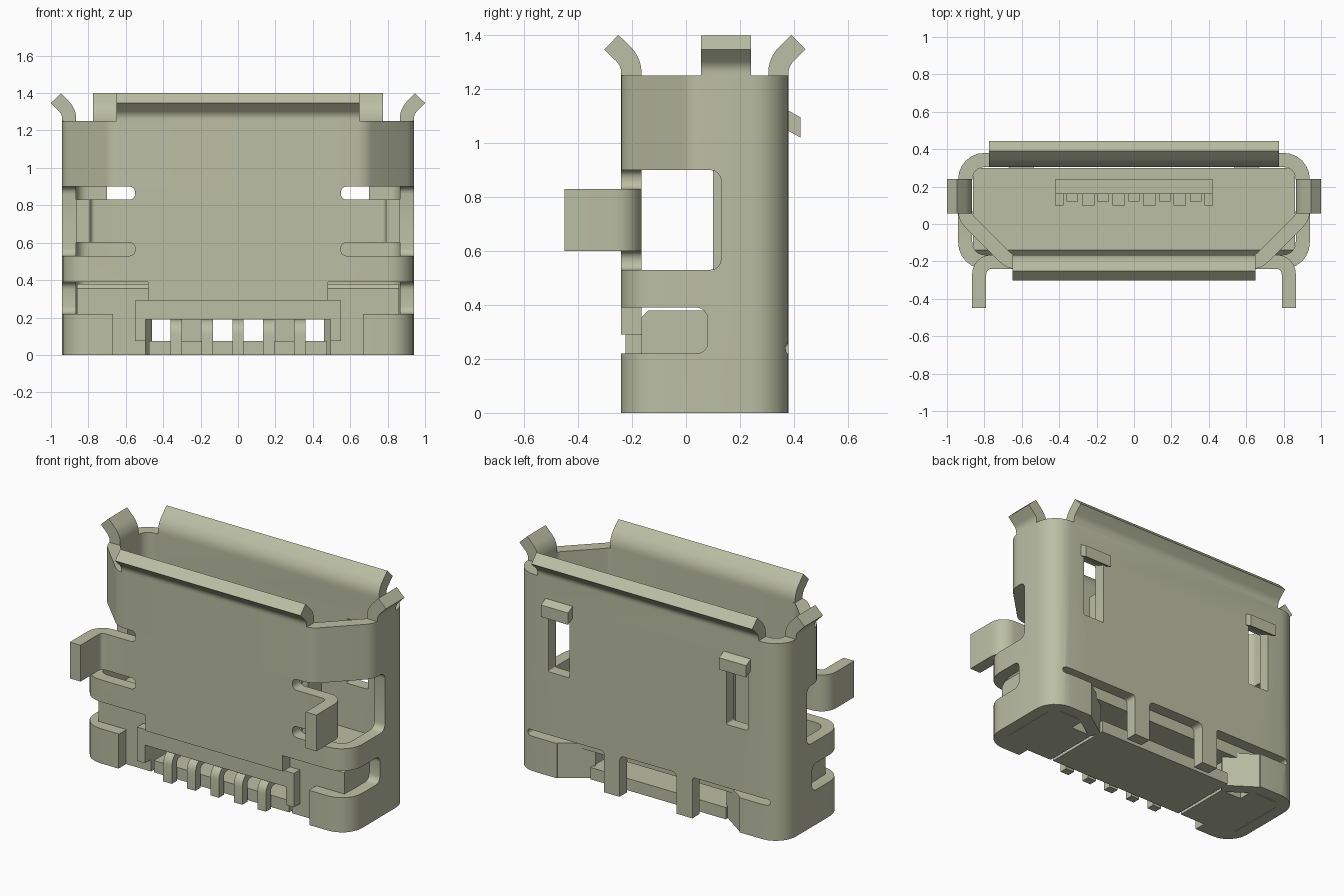
import bpy, bmesh, math
from mathutils import Vector

if "Cube" in bpy.data.objects:
    bpy.data.objects.remove(bpy.data.objects["Cube"])

metal = bpy.data.materials.new("pale_olive_grey")
metal.use_nodes = True
COLOUR = (0.5, 0.52, 0.37, 1)
metal.diffuse_color = COLOUR
metal.node_tree.nodes["Principled BSDF"].inputs["Base Color"].default_value = COLOUR

T = 0.075  # sheet thickness
PLACE = {"x": lambda a, b, c: (c, a, b),
         "y": lambda a, b, c: (a, c, b),
         "z": lambda a, b, c: (a, b, c)}


def fillet(points, closed=False, steps=6):
    """Round each (a, b, radius) corner of a path; points without radius stay sharp."""
    out, n = [], len(points)
    for i, point in enumerate(points):
        p = Vector(point[:2])
        if len(point) < 3 or (not closed and i in (0, n - 1)):
            out.append(p)
            continue
        u = (Vector(points[i - 1][:2]) - p).normalized()
        v = (Vector(points[(i + 1) % n][:2]) - p).normalized()
        half = u.angle(v) / 2
        r = point[2]
        centre = p + (u + v).normalized() * (r / math.sin(half))
        first = p + u * (r / math.tan(half)) - centre
        last = p + v * (r / math.tan(half)) - centre
        start = math.atan2(first.y, first.x)
        sweep = math.atan2(first.x * last.y - first.y * last.x, first.dot(last))
        for k in range(steps + 1):
            t = start + sweep * k / steps
            out.append(centre + Vector((math.cos(t), math.sin(t))) * r)
    return out


def finish(name, bm):
    bmesh.ops.recalc_face_normals(bm, faces=bm.faces)
    mesh = bpy.data.meshes.new(name)
    bm.to_mesh(mesh)
    bm.free()
    mesh.materials.append(metal)
    obj = bpy.data.objects.new(name, mesh)
    bpy.context.collection.objects.link(obj)
    return obj


def prism(name, pts, c0, c1, axis):
    """Extrude a closed outline along an axis."""
    bm = bmesh.new()
    lo, hi = ([bm.verts.new(PLACE[axis](p[0], p[1], c)) for p in pts] for c in (c0, c1))
    bm.faces.new(lo)
    bm.faces.new(hi)
    for i in range(len(pts)):
        bm.faces.new((lo[i - 1], lo[i], hi[i], hi[i - 1]))
    return finish(name, bm)


def box(name, x0, x1, y0, y1, z0, z1):
    return prism(name, [(x0, y0), (x1, y0), (x1, y1), (x0, y1)], z0, z1, "z")


def sheet(name, pts, c0, c1, axis, t=T, closed=False):
    """Thicken a path to its right by t and extrude it along an axis."""
    n, bm, rows = len(pts), bmesh.new(), []
    for i, p in enumerate(pts):
        before = pts[i - 1] if closed or i else None
        after = pts[(i + 1) % n] if closed or i < n - 1 else None
        dirs = []
        if before is not None:
            dirs.append((p - before).normalized())
        if after is not None:
            dirs.append((after - p).normalized())
        normals = [Vector((d.y, -d.x)) for d in dirs]
        m = sum(normals, Vector((0, 0))).normalized()
        q = p + m * (t / m.dot(normals[0]))
        rows.append([bm.verts.new(PLACE[axis](v.x, v.y, c))
                     for v, c in ((p, c0), (q, c0), (q, c1), (p, c1))])
    for i in range(0 if closed else 1, n):
        a, b = rows[i - 1], rows[i]
        for k in range(4):
            bm.faces.new((a[k - 1], a[k], b[k], b[k - 1]))
    if not closed:
        bm.faces.new(rows[0])
        bm.faces.new(rows[-1])
    return finish(name, bm)


def cut(targets, a0, a1, b0, b1, c0, c1, axis, r=0.03):
    """Cut a round-cornered hole through the targets."""
    outline = fillet([(a0, b0, r), (a1, b0, r), (a1, b1, r), (a0, b1, r)], True, 4)
    cutter = prism("cutter", outline, c0, c1, axis)
    cutter.hide_render = True
    for obj in targets:
        mod = obj.modifiers.new("cut", "BOOLEAN")
        mod.operation, mod.solver, mod.object = "DIFFERENCE", "EXACT", cutter
        bpy.context.view_layer.objects.active = obj
        bpy.ops.object.modifier_apply(modifier=mod.name)
    bpy.data.objects.remove(cutter)


def sides(lo, hi):
    """A range on the right and its mirrored range on the left."""
    return (("right", 1, lo, hi), ("left", -1, -hi, -lo))


# Shell: rounded box below, cut-corner mouth above
lower = sheet("lower_shell", fillet([(-.94, .38, .14), (.94, .38, .14), (.94, -.24, .14),
              (-.94, -.24, .14)], True), 0, .9, "z", closed=True)
upper = sheet("upper_shell", fillet([(-.94, .38, .14), (.94, .38, .14), (.94, .02, .12),
              (.68, -.24, .12), (-.68, -.24, .12), (-.94, .02, .12)], True), .9, 1.25,
              "z", closed=True)

# Side windows, slots and bottom gaps
for _, s, lo, hi in sides(.62, 1.2):
    cut([lower], -.5, .13, .53, .9, lo, hi, "x", .04)
for _, s, lo, hi in sides(.48, 1.2):
    cut([lower], -.5, .08, .22, .39, lo, hi, "x", .04)
for _, s, lo, hi in sides(.55, .8):
    for z in (.53, .83):
        cut([lower], lo, hi, z, z + .07, -.4, -.1, "y")
for _, s, lo, hi in sides(.55, .70):
    cut([lower, upper], lo, hi, .66, 1.07, .2, .5, "y", .01)
for _, s, lo, hi in sides(.31, .85):
    cut([lower], lo, hi, .22, .26, .2, .5, "y", .018)
for _, s, lo, hi in sides(.31, .64):
    cut([lower], lo, hi, -.2, .26, .2, .5, "y", .02)
cut([lower], -.2, .2, -.2, .26, .2, .5, "y", .03)
cut([lower], -.67, .67, -.2, .22, -.4, -.05, "y", .005)
cut([lower], -.5, .5, -.2, .29, -.4, -.05, "y", .005)

# Flared lips around the mouth
for name, s, y, w in (("front_lip", 1, -.24, .65), ("back_lip", -1, .38, .775)):
    path = [(y, 1.25), (y, 1.285, .06), (y - s * .063, 1.347)]
    sheet(name, fillet(path), -w, w, "x", s * T)
for side, s, *_ in sides(0, 1):
    path = [(s * .94, 1.25), (s * .94, 1.285, .06), (s * 1.0, 1.347)]
    sheet(side + "_lip", fillet(path), .055, .24, "y", -s * T)

    # Mounting legs bent forward out of the front wall
    path = [(s * .6, -.165), (s * .865, -.165, .1), (s * .865, -.45)]
    sheet(side + "_mounting_leg", fillet(path), .6, .83, "z", s * T)

    # Strap ends bent inward at the bottom of the back
    path = [Vector((s * .65, .38)), Vector((s * .46, .25))]
    sheet(side + "_strap_end", path, 0, .22, "z", -s * T)

# Latch hooks above the back windows
for side, s, lo, hi in sides(.53, .72):
    prism(side + "_latch_hook", [(.32, 1.13), (.38, 1.12), (.425, 1.095), (.425, 1.02),
          (.38, 1.045), (.32, 1.07)], lo, hi, "x")

# Insulator: upper block with bevelled front edge, feet, floor and front ledge
prism("insulator_block", [(-.165, .19), (-.165, .355), (-.14, .38), (.3, .38), (.3, .19)],
      -.862, .862, "x")
for side, s, lo, hi in sides(.64, .862):
    box(side + "_insulator_corner", lo, hi, -.165, .3, 0, .19)
for side, s, lo, hi in sides(.495, .64):
    box(side + "_insulator_foot", lo, hi, -.165, .2, 0, .19)
for side, s, lo, hi in sides(.495, .55):
    box(side + "_ledge_foot", lo, hi, -.225, -.165, .075, .19)
box("insulator_ledge", -.55, .55, -.225, -.165, .19, .29)
box("insulator_floor", -.475, .475, -.165, .28, 0, .075)

# Tongue with ribs and contacts on its front face
box("tongue", -.42, .42, .16, .24, .38, 1.02)
for x, w in ((-.4, .022), (-.245, .033), (-.082, .033), (.082, .033), (.245, .033), (.4, .022)):
    box("tongue_rib", x - w, x + w, .1, .16, .38, 1.0)
for i in range(-2, 3):
    x = i * .165
    box("contact", x - .03, x + .03, .12, .16, .38, .98)
    pin = fillet([(.1, .19), (-.235, .19, .08), (-.235, 0)])
    sheet("solder_pin", pin, x - .03, x + .03, "x", -.05)

# Smooth the bends, keep the edges crisp
bpy.ops.object.select_all(action="DESELECT")
for obj in bpy.context.collection.objects:
    if obj.type == "MESH" and metal.name in obj.data.materials:
        obj.select_set(True)
        bpy.context.view_layer.objects.active = obj
bpy.ops.object.shade_smooth_by_angle(angle=math.radians(30))
